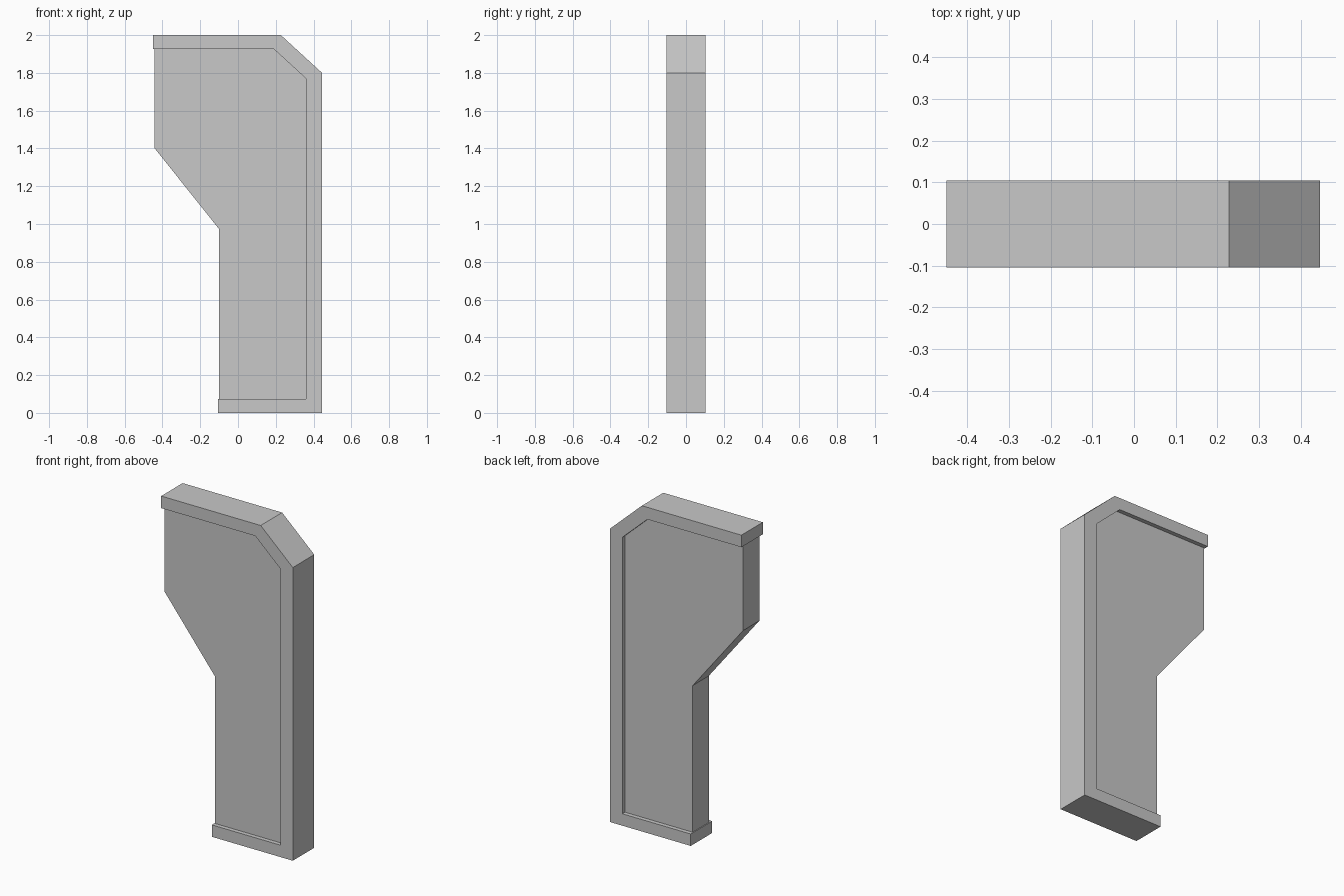
import bpy
import bmesh

if "Cube" in bpy.data.objects:
    bpy.data.objects.remove(bpy.data.objects["Cube"], do_unlink=True)

# Plain grey used everywhere
grey = bpy.data.materials.new("plain grey")
grey.use_nodes = True
GREY = (0.58, 0.58, 0.58, 1)
grey.diffuse_color = GREY
grey.node_tree.nodes["Principled BSDF"].inputs["Base Color"].default_value = GREY


def slab(name, outline, half_depth):
    """Extrude an (x, z) outline symmetrically along y."""
    bm = bmesh.new()
    face = bm.faces.new([bm.verts.new((x, -half_depth, z)) for x, z in outline])
    extruded = bmesh.ops.extrude_face_region(bm, geom=[face])["geom"]
    verts = [v for v in extruded if isinstance(v, bmesh.types.BMVert)]
    bmesh.ops.translate(bm, verts=verts, vec=(0, 2 * half_depth, 0))
    bmesh.ops.recalc_face_normals(bm, faces=bm.faces)
    mesh = bpy.data.meshes.new(name)
    bm.to_mesh(mesh)
    bm.free()
    mesh.materials.append(grey)
    obj = bpy.data.objects.new(name, mesh)
    bpy.context.collection.objects.link(obj)
    return obj


# Inner edge of the border, shared by the border and the panel
inner_edge = [(0.36, 0.073), (0.36, 1.77), (0.19, 1.926)]

# Raised border along the base, side, sloped corner and top
border = [(-0.105, 0), (0.445, 0), (0.445, 1.80), (0.227, 2), (-0.449, 2),
          (-0.449, 1.926)] + inner_edge[::-1] + [(-0.105, 0.073)]
slab("border", border, 0.104)

# Thinner panel, recessed on both faces, with a narrow lower half
panel = [(-0.10, 0.073)] + inner_edge + [(-0.443, 1.926), (-0.443, 1.403), (-0.10, 0.973)]
slab("panel", panel, 0.078)
